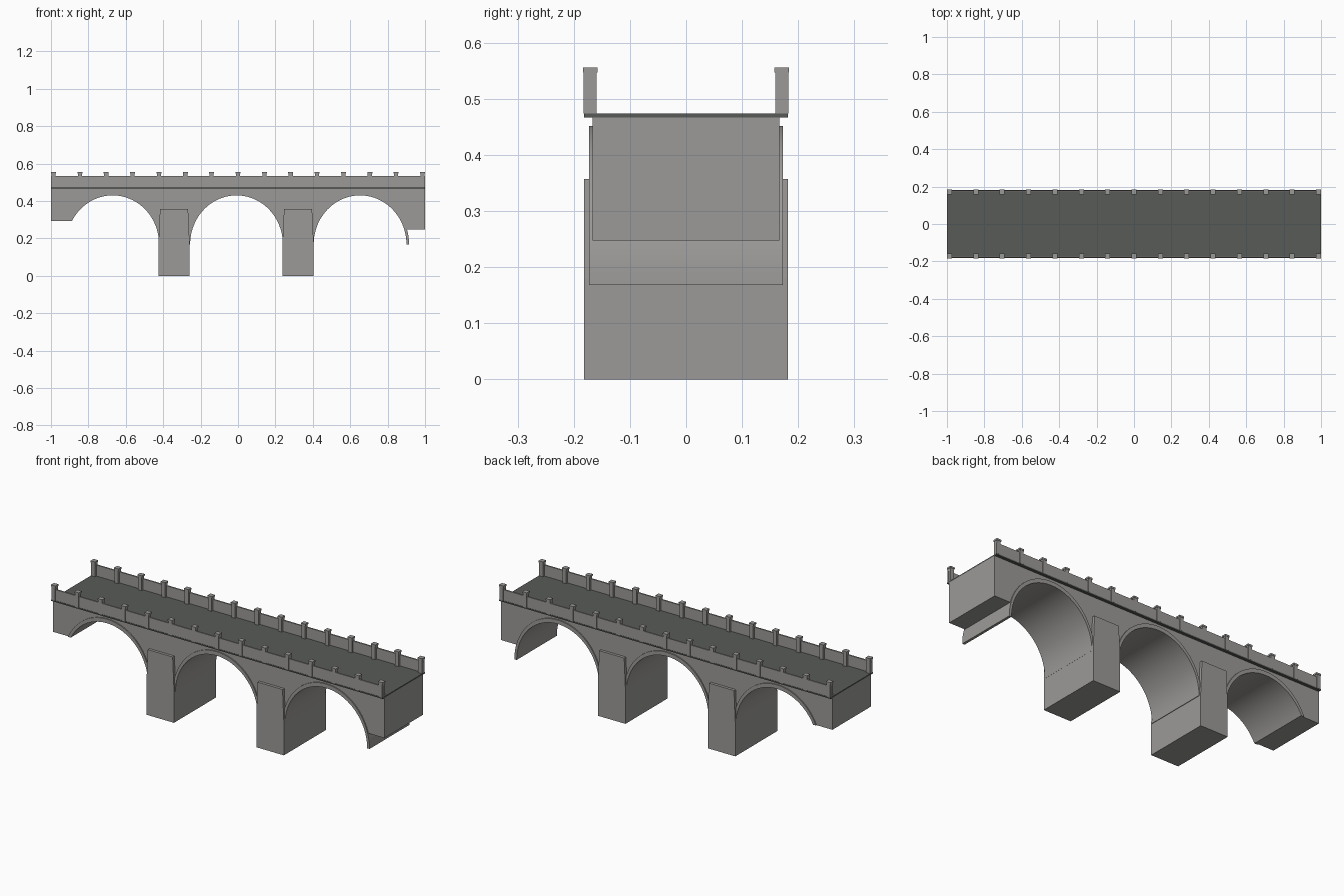
import bpy, bmesh, math

if "Cube" in bpy.data.objects:
    bpy.data.objects.remove(bpy.data.objects["Cube"])

def material(name, rgb):
    m = bpy.data.materials.new(name)
    m.diffuse_color = (*rgb, 1)
    m.use_nodes = True
    m.node_tree.nodes["Principled BSDF"].inputs["Base Color"].default_value = m.diffuse_color
    return m

stone = material("grey_stone", (0.33, 0.322, 0.31))
asphalt = material("dark_roadway", (0.095, 0.105, 0.096))

def finish(bm, name, mat, smooth=False):
    bmesh.ops.recalc_face_normals(bm, faces=bm.faces)
    me = bpy.data.meshes.new(name)
    bm.to_mesh(me)
    bm.free()
    me.materials.append(mat)
    ob = bpy.data.objects.new(name, me)
    bpy.context.collection.objects.link(ob)
    if smooth:
        bpy.ops.object.select_all(action='DESELECT')
        bpy.context.view_layer.objects.active = ob
        ob.select_set(True)
        bpy.ops.object.shade_smooth_by_angle(angle=math.radians(30))
    return ob

def add_box(bm, x0, x1, y0, y1, z0, z1):
    m = bmesh.ops.create_cube(bm, size=1)
    for v in m['verts']:
        v.co = (x1 if v.co.x > 0 else x0, y1 if v.co.y > 0 else y0, z1 if v.co.z > 0 else z0)

def extrude_profile(name, pts, half_y, mat, smooth=False):
    bm = bmesh.new()
    f = bm.faces.new([bm.verts.new((x, -half_y, z)) for x, z in pts])
    r = bmesh.ops.extrude_face_region(bm, geom=[f])
    for v in r['geom']:
        if isinstance(v, bmesh.types.BMVert):
            v.co.y = half_y
    return finish(bm, name, mat, smooth)

SPRING = 0.168
ARCHES = (-0.67, -0.008, 0.6525)
PIERS = (-0.342, 0.321)
INNER, MIDDLE, OUTER = (0.248, 0.262), (0.256, 0.273), (0.262, 0.284)

def arc(cx, radii, left_z=SPRING, right_z=SPRING, n=40):
    """Points of an arch from its left foot over the crown to its right foot."""
    a, b = radii
    t0 = math.pi - math.asin((left_z - SPRING) / b)
    t1 = math.asin((right_z - SPRING) / b)
    ts = [t0 + (t1 - t0) * i / n for i in range(n + 1)]
    return [(cx + a * math.cos(t), SPRING + b * math.sin(t)) for t in ts]

# spandrel body with three arched openings
profile = [(-1, 0.467), (-1, 0.293)]
profile += arc(ARCHES[0], MIDDLE, left_z=0.293)
profile += arc(ARCHES[1], MIDDLE)
profile += arc(ARCHES[2], MIDDLE, right_z=0.248)
profile += [(1, 0.248), (1, 0.467)]
extrude_profile("spandrel_body", profile, 0.167, stone, True)

# arch barrels, standing slightly proud of the body
for i, cx in enumerate(ARCHES):
    lz = 0.293 if i == 0 else SPRING
    ring = arc(cx, INNER, lz) + arc(cx, OUTER, lz)[::-1]
    extrude_profile(f"arch_barrel_{i + 1}", ring, 0.173, stone, True)

# piers, narrowing a little above the springing
for i, cx in enumerate(PIERS):
    pts = [(cx + s * w, z) for s, w, z in
           ((-1, 0.083, 0), (1, 0.083, 0), (1, 0.083, 0.18),
            (1, 0.075, 0.357), (-1, 0.075, 0.357), (-1, 0.083, 0.18))]
    extrude_profile(f"pier_{i + 1}", pts, 0.182, stone)

# roadway slab
bm = bmesh.new()
add_box(bm, -1, 1, -0.182, 0.182, 0.467, 0.474)
finish(bm, "roadway", asphalt)

# parapets, posts and caps on both sides
for side, name in ((-1, "front"), (1, "back")):
    bm = bmesh.new()
    ya, yb = sorted((side * 0.172, side * 0.180))
    add_box(bm, -1, 1, ya, yb, 0.474, 0.534)
    finish(bm, name + "_parapet", stone)
    posts, caps = bmesh.new(), bmesh.new()
    y = side * 0.171
    for i in range(15):
        x = -0.9865 + i * 2 * 0.9865 / 14
        add_box(posts, x - 0.011, x + 0.011, y - 0.0115, y + 0.0115, 0.474, 0.547)
        add_box(caps, x - 0.0135, x + 0.0135, y - 0.013, y + 0.013, 0.547, 0.556)
    finish(posts, name + "_posts", stone)
    finish(caps, name + "_post_caps", stone)
